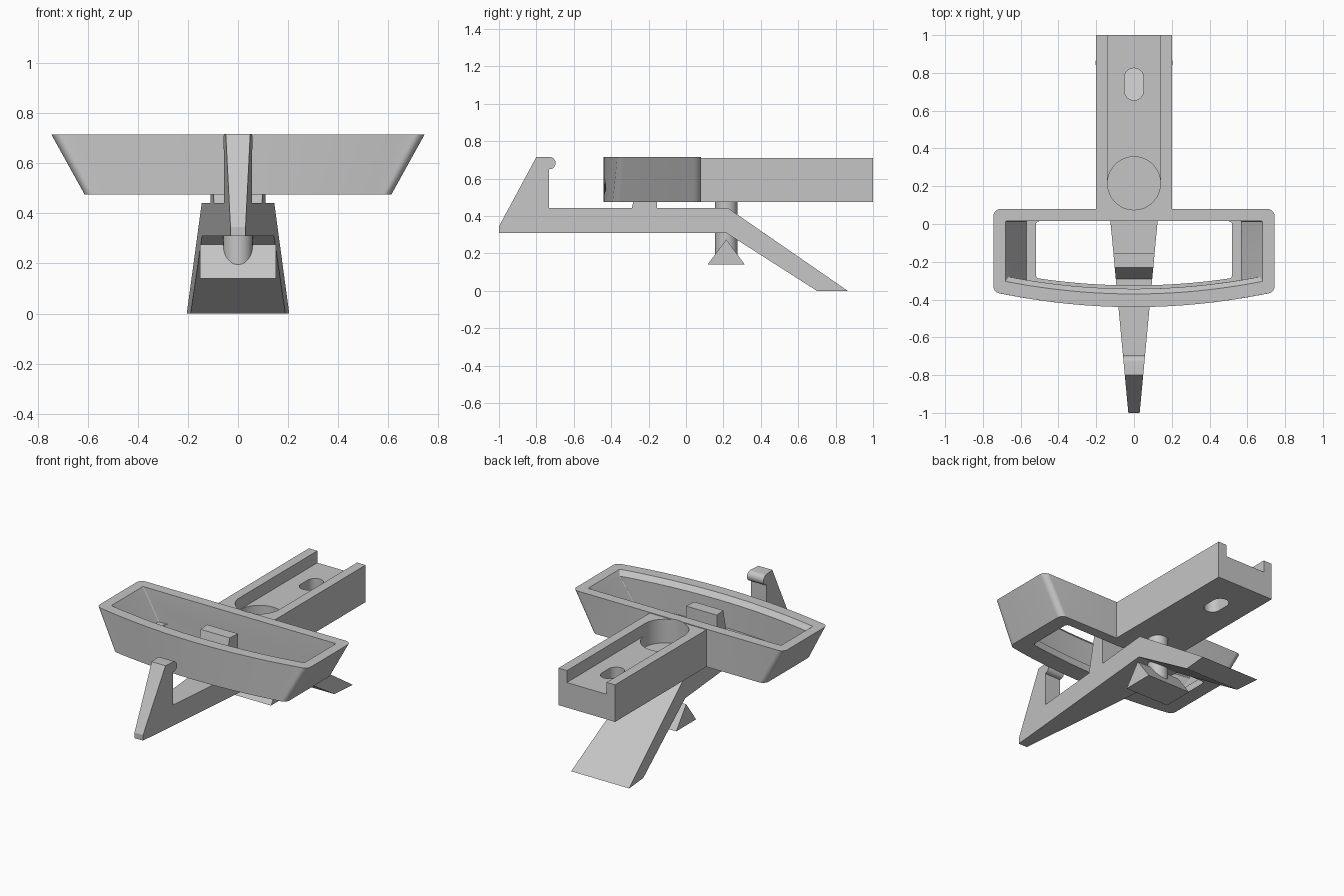
import bpy, bmesh
from math import sin, cos, pi, radians

cube = bpy.data.objects.get("Cube")
if cube:
    bpy.data.objects.remove(cube, do_unlink=True)

grey = bpy.data.materials.new("plain grey")
grey.use_nodes = True
GREY = (0.56, 0.56, 0.56, 1)
grey.diffuse_color = GREY
grey.node_tree.nodes["Principled BSDF"].inputs["Base Color"].default_value = GREY


def loft(name, rings):
    """Closed solid through rings of 3D points."""
    bm = bmesh.new()
    loops = [[bm.verts.new(p) for p in ring] for ring in rings]
    n = len(loops[0])
    for a, b in zip(loops, loops[1:]):
        for i in range(n):
            j = (i + 1) % n
            bm.faces.new((a[i], a[j], b[j], b[i]))
    bm.faces.new(loops[0][::-1])
    bm.faces.new(loops[-1])
    bmesh.ops.recalc_face_normals(bm, faces=bm.faces)
    mesh = bpy.data.meshes.new(name)
    bm.to_mesh(mesh)
    bm.free()
    mesh.materials.append(grey)
    ob = bpy.data.objects.new(name, mesh)
    bpy.context.collection.objects.link(ob)
    return ob


def prism(name, outline, z0, z1):
    return loft(name, [[(x, y, z) for x, y in outline] for z in (z0, z1)])


def arc(cx, cy, r, a0, a1, n=8):
    steps = [radians(a0 + (a1 - a0) * i / n) for i in range(n + 1)]
    return [(cx + r * cos(a), cy + r * sin(a)) for a in steps]


def slot(y0, y1, r, n=24):
    return arc(0, y1, r, 0, 180, n) + arc(0, y0, r, 180, 360, n)


def box(w, y0, y1):
    return [(-w, y0), (w, y0), (w, y1), (-w, y1)]


def bowed(hw, back, front, r, z):
    """Rounded rectangle whose front edge bows forward to y = front."""
    def bow(x):
        return front + 0.08 * (x / 0.745) ** 2
    e = hw - r
    pts = arc(e, back - r, r, 0, 90) + arc(-e, back - r, r, 90, 180)
    pts += arc(-e, bow(e) + r, r, 180, 270)
    pts += [(x, bow(x)) for x in (e * (i / 16 - 1) for i in range(1, 32))]
    pts += arc(e, bow(e) + r, r, 270, 360)
    return [(x, y, z) for x, y in pts]


def activate(ob):
    bpy.ops.object.select_all(action='DESELECT')
    ob.select_set(True)
    bpy.context.view_layer.objects.active = ob


def combine(ob, other, operation):
    mod = ob.modifiers.new(operation.title(), 'BOOLEAN')
    mod.operation, mod.object, mod.solver = operation, other, 'EXACT'
    activate(ob)
    bpy.ops.object.modifier_apply(modifier=mod.name)
    bpy.data.objects.remove(other, do_unlink=True)


def smooth(ob):
    activate(ob)
    bpy.ops.object.shade_smooth_by_angle(angle=radians(28))


# Tray frame with slanted ends, bowed front and rear arm
frame = loft("tray_frame", [bowed(0.612, 0.08, -0.44, 0.04, 0.475),
                            bowed(0.745, 0.08, -0.44, 0.04, 0.715)])
combine(frame, prism("arm", box(0.2, 0.04, 1), 0.475, 0.711), 'UNION')

# Tray hollow with a chamfered front lip, then the opening in its floor
cutters = [
    loft("hollow", [bowed(0.57, 0.015, -0.343, 0.006, 0.52),
                    bowed(0.663, 0.015, -0.343, 0.006, 0.685),
                    bowed(0.684, 0.015, -0.375, 0.006, 0.72)]),
    prism("opening", [p[:2] for p in bowed(0.52, 0.015, -0.325, 0.02, 0)], 0.4, 0.6),
    # Arm channel, round recess and slotted hole
    prism("channel", box(0.14, 0.215, 1.1), 0.635, 0.8),
    prism("recess", slot(0.215, 0.216, 0.14), 0.56, 0.8),
    prism("slot", slot(0.705, 0.775, 0.05), 0.4, 0.8),
]
for cutter in cutters:
    combine(frame, cutter, 'DIFFERENCE')
smooth(frame)

# Tapered lever: side profile (y, z) with hooked catch, bump and tail
profile = [(-1, 0.31), (0.215, 0.31), (0.7, 0), (0.865, 0), (0.225, 0.442),
           (-0.155, 0.442), (-0.155, 0.69), (-0.23, 0.69), (-0.29, 0.442),
           (-0.732, 0.442), (-0.732, 0.65)]
profile += arc(-0.73, 0.683, 0.033, -80, 90, 12) + [(-0.8, 0.716), (-1, 0.345)]


def half_width(y):
    return 0.03 + 0.0936 * (y + 1)


lever = loft("catch_lever", [[(s * half_width(y), y, z) for y, z in profile]
                             for s in (-1, 1)])
smooth(lever)

# Pivot post and triangular foot bar
post = prism("pivot_post", slot(0.215, 0.2155, 0.059), 0.15, 0.562)
smooth(post)
foot = [(0.115, 0.14), (0.315, 0.14), (0.215, 0.275)]
loft("foot_bar", [[(x, y, z) for y, z in foot] for x in (-0.152, 0.152)])
